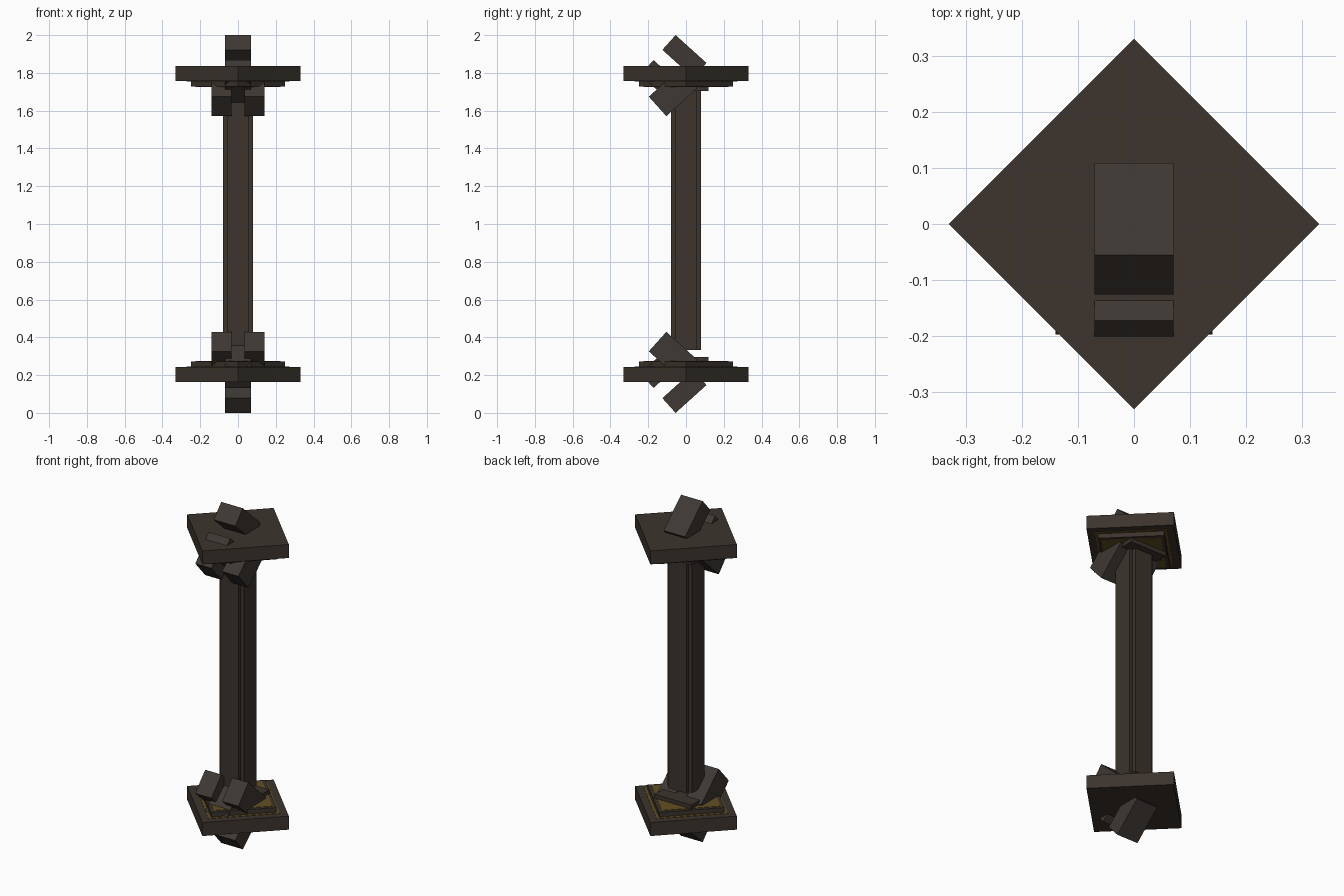
import bpy, bmesh, math
from mathutils import Vector

old = bpy.data.objects.get("Cube")
if old:
    bpy.data.objects.remove(old, do_unlink=True)


def material(name, color):
    m = bpy.data.materials.new(name)
    m.use_nodes = True
    m.diffuse_color = (*color, 1)
    bsdf = next(n for n in m.node_tree.nodes if n.type == 'BSDF_PRINCIPLED')
    bsdf.inputs["Base Color"].default_value = (*color, 1)
    return m


BROWN = material("dark_brown", (0.045, 0.034, 0.026))
STONE = material("warm_grey", (0.049, 0.040, 0.033))
GOLD = material("dull_gold", (0.12, 0.078, 0.016))


def prism(name, outline, vec, mat):
    """Extrude a closed outline of 3D points along vec."""
    bm = bmesh.new()
    face = bm.faces.new([bm.verts.new(p) for p in outline])
    ext = bmesh.ops.extrude_face_region(bm, geom=[face])
    moved = [g for g in ext["geom"] if isinstance(g, bmesh.types.BMVert)]
    bmesh.ops.translate(bm, verts=moved, vec=vec)
    bmesh.ops.recalc_face_normals(bm, faces=bm.faces)
    mesh = bpy.data.meshes.new(name)
    bm.to_mesh(mesh)
    bm.free()
    mesh.materials.append(mat)
    ob = bpy.data.objects.new(name, mesh)
    bpy.context.collection.objects.link(ob)
    return ob


# Both ends of the pillar are alike, reflected about mid height
def level(z, top):
    return 2 - z if top else z


def slab(name, r, z0, z1, mat, top, turn=0):
    """Square slab with corners at radius r."""
    angles = [math.radians(turn + 90 * i) for i in range(4)]
    za, zb = level(z0, top), level(z1, top)
    pts = [(r * math.cos(a), r * math.sin(a), za) for a in angles]
    return prism(name, pts, (0, 0, zb - za), mat)


TILT = math.radians(42)
LENGTH = 0.22


def block(name, x0, x1, y, z, rise, thick, top):
    """Tilted block; (y, z) is its outer corner, rise is the slope sign."""
    along = Vector((0, math.cos(TILT), rise * math.sin(TILT))) * LENGTH
    across = Vector((0, -math.sin(TILT), rise * -math.cos(TILT))) * thick
    if rise < 0:
        across = Vector((0, -math.sin(TILT), -math.cos(TILT))) * thick
    else:
        across = Vector((0, -math.sin(TILT), math.cos(TILT))) * thick
    p = Vector((x0, y, z))
    pts = [p, p + along, p + along + across, p + across]
    pts = [(q.x, q.y, level(q.z, not top)) for q in pts]
    return prism(name, pts, (x1 - x0, 0, 0), STONE)


# Shaft with notched corners
A, B = 0.08, 0.058
quarter = [(A, -B), (A, B), (B, B)]
section = []
for i in range(4):
    c, s = round(math.cos(i * math.pi / 2)), round(math.sin(i * math.pi / 2))
    section += [(x * c - y * s, x * s + y * c, 0.333) for x, y in quarter]
prism("shaft", section, (0, 0, 1.37), BROWN)

for top in (False, True):
    end = "top" if top else "bottom"
    # Stepped slabs with gold inlays on the inner steps
    slab(end + "_plate", 0.33, 0.164, 0.243, BROWN, top)
    slab(end + "_outer_inlay", 0.272, 0.242, 0.245, GOLD, top)
    slab(end + "_step", 0.25, 0.243, 0.272, BROWN, top)
    slab(end + "_inner_inlay", 0.225, 0.271, 0.274, GOLD, top)
    slab(end + "_collar", 0.12 * math.sqrt(2), 0.272, 0.297, BROWN, top, 45)
    # Tilted blocks piercing the plate
    block(end + "_outer_block", -0.07, 0.07, -0.055, 2.0, -1, 0.105, top)
    block(end + "_middle_block", -0.07, 0.07, -0.172, 1.868, -1, 0.105, top)
    for side, sx in (("left", 1), ("right", -1)):
        block(end + "_" + side + "_block", sx * 0.035, sx * 0.14,
              -0.104, 1.571, 1, 0.139, top)
